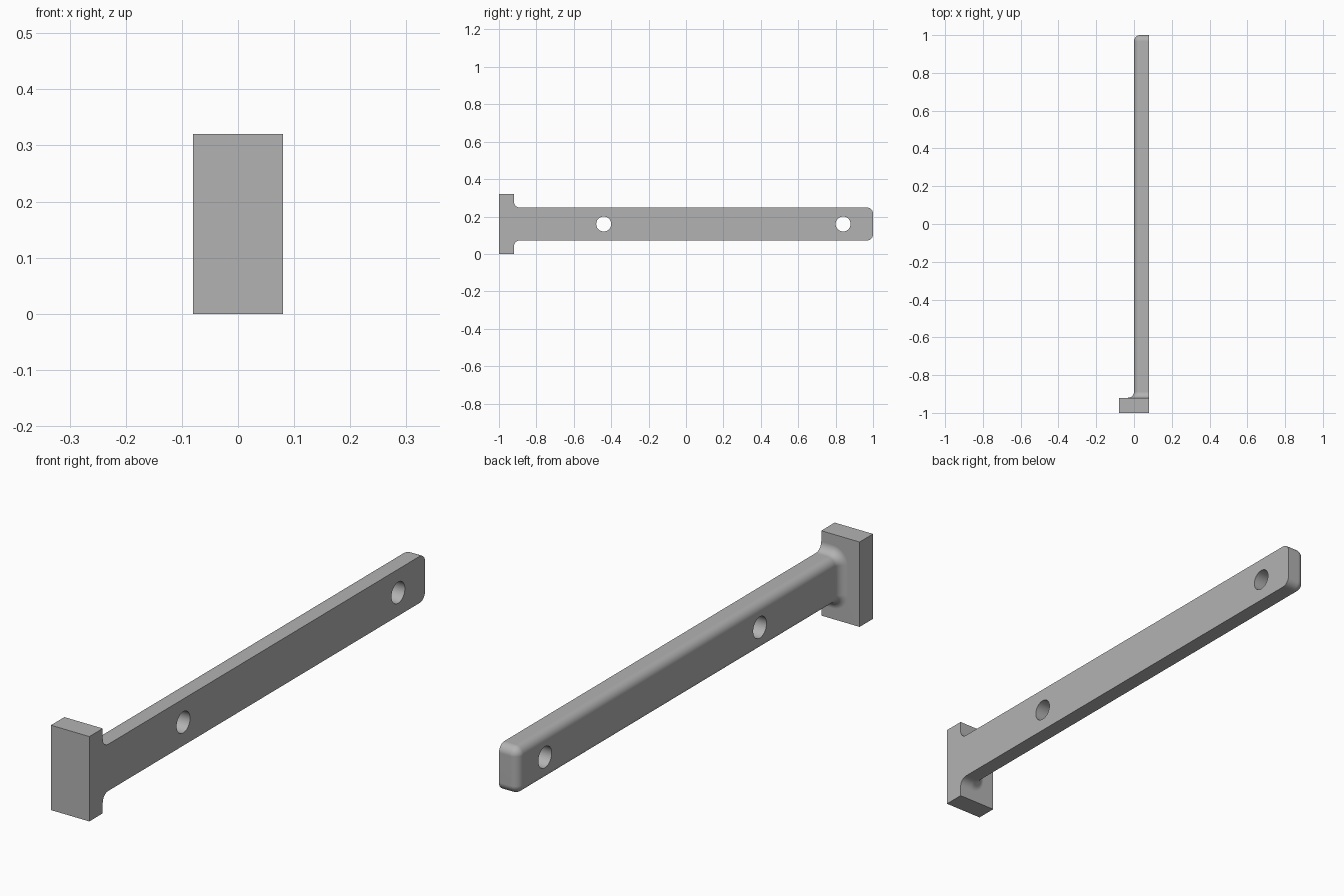
import bpy, bmesh
from math import sin, cos, pi, radians
from mathutils import Matrix

if "Cube" in bpy.data.objects:
    bpy.data.objects.remove(bpy.data.objects["Cube"], do_unlink=True)

MID, HALF, FLAT = 0.16, 0.088, 0.08   # bar mid height, half height, flat side x
R, STEPS = 0.032, 8                   # edge rounding radius and smoothness
HEAD = -0.92                          # back face of the head

grey = bpy.data.materials.new("grey metal")
grey.use_nodes = True
grey.diffuse_color = (0.45, 0.45, 0.45, 1)
grey.node_tree.nodes["Principled BSDF"].inputs["Base Color"].default_value = grey.diffuse_color


def make_object(name, bm):
    bmesh.ops.remove_doubles(bm, verts=bm.verts, dist=1e-5)
    bmesh.ops.recalc_face_normals(bm, faces=bm.faces)
    mesh = bpy.data.meshes.new(name)
    bm.to_mesh(mesh)
    bm.free()
    mesh.materials.append(grey)
    ob = bpy.data.objects.new(name, mesh)
    bpy.context.collection.objects.link(ob)
    return ob


def section(bm, y, d):
    """Bar outline at y, grown by d: square on the flat side, round on the other."""
    arc = [(R - (R + d) * sin(a), HALF - R + (R + d) * cos(a))
           for a in (i * pi / 2 / STEPS for i in range(STEPS + 1))]
    half = [(FLAT, HALF + d)] + arc
    pts = half + [(x, -z) for x, z in reversed(half)]
    return [bm.verts.new((x, y, MID + z)) for x, z in pts]


def combine(target, other, operation):
    mod = target.modifiers.new("combine", 'BOOLEAN')
    mod.object, mod.operation, mod.solver = other, operation, 'EXACT'
    bpy.context.view_layer.objects.active = target
    bpy.ops.object.modifier_apply(modifier=mod.name)
    bpy.data.objects.remove(other, do_unlink=True)


# Bar: flares into the head at the front, rounds off at the back
angles = [i * pi / 2 / STEPS for i in range(STEPS + 1)]
stations = [(HEAD - 0.03, R)]
stations += [(HEAD + R * (1 - cos(a)), R * (1 - sin(a))) for a in angles]
stations += [(1 - R + R * sin(a), -R * (1 - cos(a))) for a in angles]
bm = bmesh.new()
rings = [section(bm, y, d) for y, d in stations]
for a, b in zip(rings, rings[1:]):
    for i in range(len(a)):
        j = (i + 1) % len(a)
        bm.faces.new((a[i], a[j], b[j], b[i]))
bm.faces.new(rings[0])
bm.faces.new(rings[-1])
bmesh.ops.dissolve_degenerate(bm, dist=1e-5, edges=bm.edges)
bar = make_object("bar_with_head", bm)

# Rectangular head
bm = bmesh.new()
bmesh.ops.create_cube(bm, size=1, matrix=Matrix.Translation((0, -0.96, MID))
                      @ Matrix.Diagonal((0.16, 0.08, 0.32, 1)))
combine(bar, make_object("head", bm), 'UNION')

# Two through holes
for y in (-0.44, 0.84):
    bm = bmesh.new()
    bmesh.ops.create_cone(bm, cap_ends=True, segments=48, radius1=0.04, radius2=0.04,
                          depth=0.4, matrix=Matrix.Translation((0, y, MID))
                          @ Matrix.Rotation(pi / 2, 4, 'Y'))
    combine(bar, make_object("hole_cutter", bm), 'DIFFERENCE')

# Smooth roundings with crisp corners
bpy.ops.object.select_all(action='DESELECT')
bar.select_set(True)
bpy.context.view_layer.objects.active = bar
bpy.ops.object.shade_smooth_by_angle(angle=radians(30))
weighted = bar.modifiers.new("even shading", 'WEIGHTED_NORMAL')
weighted.keep_sharp = True
